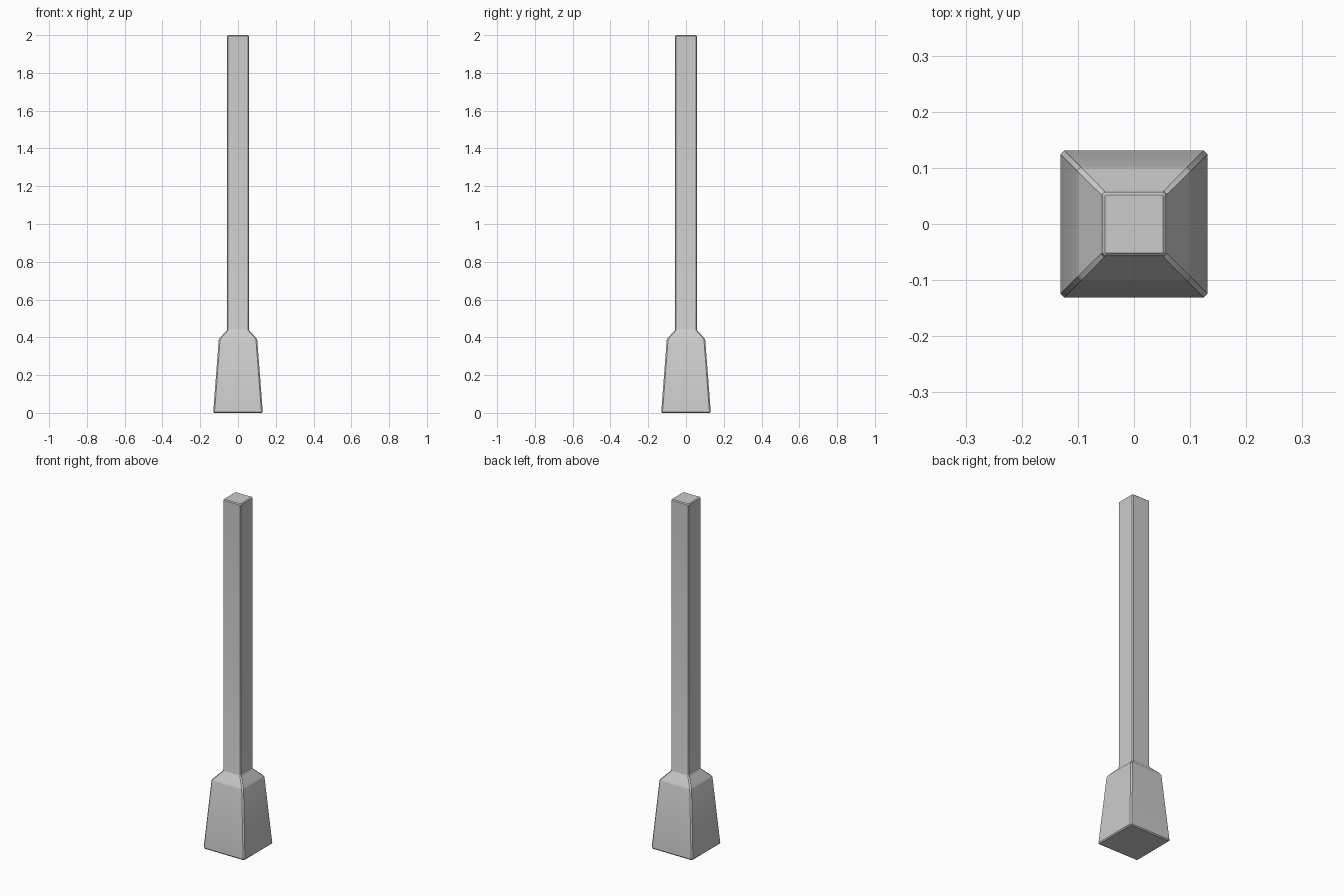
import bpy, bmesh, math

if "Cube" in bpy.data.objects:
    bpy.data.objects.remove(bpy.data.objects["Cube"])


def loft_square(name, profile):
    """Loft square rings with chamfered corners; profile rows are (z, half width, corner cut)."""
    bm = bmesh.new()
    rings = []
    for z, h, c in profile:
        corners = [(h, c - h), (h, h - c), (h - c, h), (c - h, h),
                   (-h, h - c), (-h, c - h), (c - h, -h), (h - c, -h)]
        rings.append([bm.verts.new((x, y, z)) for x, y in corners])
    for a, b in zip(rings, rings[1:]):
        for i in range(8):
            j = (i + 1) % 8
            bm.faces.new((a[i], a[j], b[j], b[i]))
    bm.faces.new(rings[0][::-1])
    bm.faces.new(rings[-1])
    bmesh.ops.recalc_face_normals(bm, faces=bm.faces)
    mesh = bpy.data.meshes.new(name)
    bm.to_mesh(mesh)
    bm.free()
    obj = bpy.data.objects.new(name, mesh)
    bpy.context.collection.objects.link(obj)
    return obj


# Post: flared foot, sloped shoulder and slim square shaft, edges chamfered
post = loft_square("post", [
    (0.0, 0.126, 0.003),
    (0.006, 0.131, 0.007),
    (0.386, 0.102, 0.007),
    (0.396, 0.097, 0.007),
    (0.436, 0.060, 0.006),
    (0.446, 0.057, 0.005),
    (1.995, 0.057, 0.005),
    (2.0, 0.052, 0.002),
])
bpy.context.view_layer.objects.active = post
post.select_set(True)
bpy.ops.object.shade_smooth_by_angle(angle=math.radians(30))
